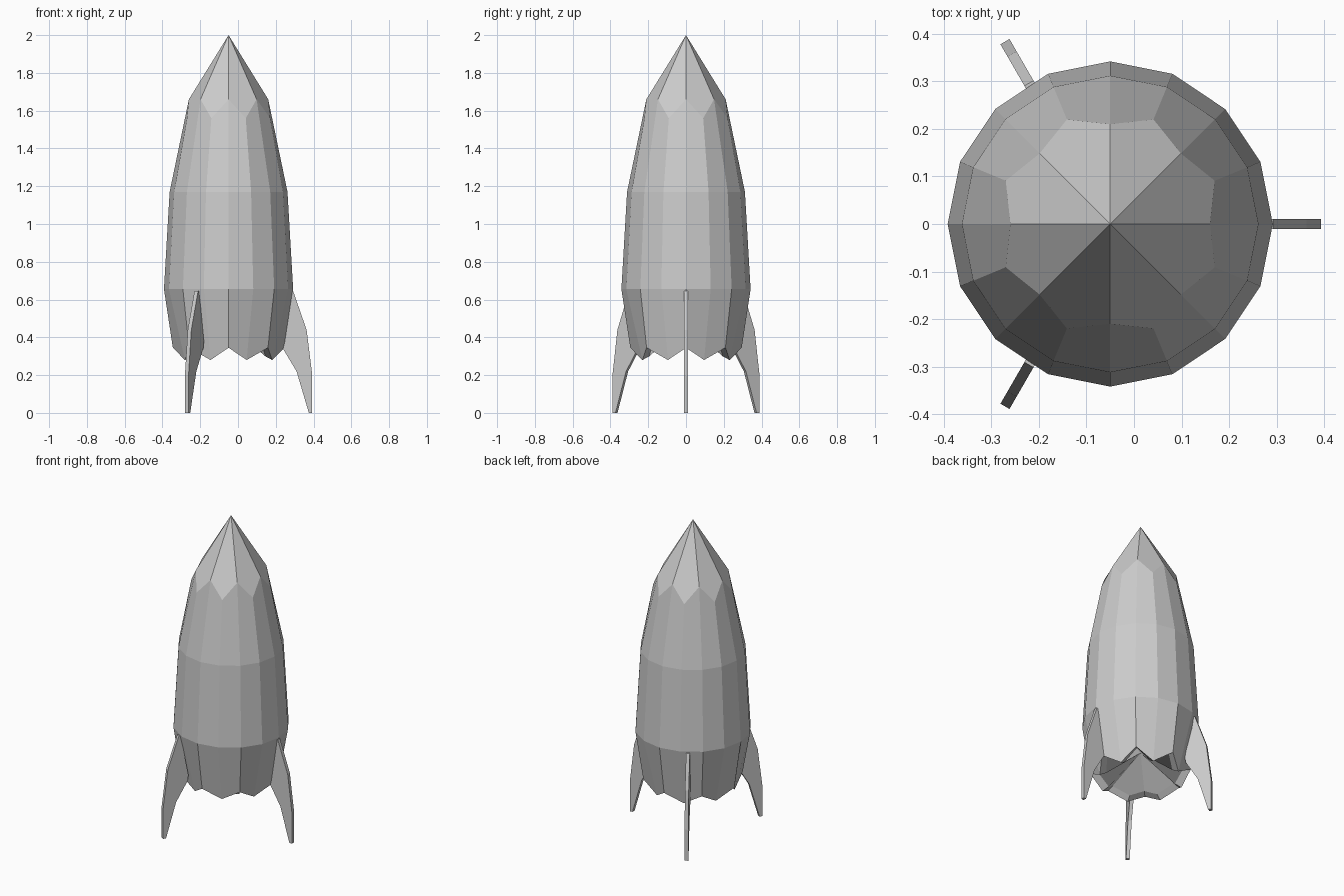
import bpy, bmesh
from math import cos, sin, pi
from mathutils import Matrix, Vector

if "Cube" in bpy.data.objects:
    bpy.data.objects.remove(bpy.data.objects["Cube"])

AXIS_X = -0.05  # rocket axis, offset because of the single fin on +x


def make_object(name, bm):
    bmesh.ops.recalc_face_normals(bm, faces=bm.faces)
    mesh = bpy.data.meshes.new(name)
    bm.to_mesh(mesh)
    bm.free()
    obj = bpy.data.objects.new(name, mesh)
    obj.location.x = AXIS_X
    bpy.context.collection.objects.link(obj)
    return obj


# Hull: 16-sided rings; even vertices and odd vertices have own (radius, z)
def ring(bm, even, odd):
    pts = []
    for i in range(16):
        r, z = odd if i % 2 else even
        a = i * pi / 8
        pts.append(bm.verts.new((r * cos(a), r * sin(a), z)))
    return pts


def cap(bm, pts, z):
    apex = bm.verts.new((0, 0, z))
    for i in range(0, 16, 2):
        bm.faces.new((apex, pts[i], pts[i + 1], pts[(i + 2) % 16]))


bm = bmesh.new()
profile = [
    ((0.21, 1.66), (0.238, 1.56)),    # zigzag under the nose
    ((0.312, 1.17), (0.312, 1.17)),
    ((0.342, 0.655), (0.342, 0.655)),
    ((0.295, 0.345), (0.25, 0.28)),   # zigzag skirt
    ((0.255, 0.36), (0.21, 0.30)),    # inner rim
]
rings = [ring(bm, e, o) for e, o in profile]
for a, b in zip(rings, rings[1:]):
    for i in range(16):
        j = (i + 1) % 16
        bm.faces.new((a[i], a[j], b[j], b[i]))
cap(bm, rings[0], 2.0)     # pointed nose
cap(bm, rings[-1], 0.47)   # recessed underside
make_object("hull", bm)

# Fins: swept profile (radius, z), extruded to a thin plate, three around
FIN = [(0.33, 0.645), (0.342, 0.645), (0.413, 0.44), (0.443, 0.2), (0.443, 0),
       (0.425, 0), (0.36, 0.22), (0.285, 0.345), (0.28, 0.38)]
T = 0.022
for k in range(3):
    bm = bmesh.new()
    face = bm.faces.new([bm.verts.new((r, -T / 2, z)) for r, z in FIN])
    ext = bmesh.ops.extrude_face_region(bm, geom=[face], use_keep_orig=True)
    new = [v for v in ext["geom"] if isinstance(v, bmesh.types.BMVert)]
    bmesh.ops.translate(bm, verts=new, vec=Vector((0, T, 0)))
    bm.transform(Matrix.Rotation(k * 2 * pi / 3, 4, 'Z'))
    make_object(f"fin_{k + 1}", bm)
